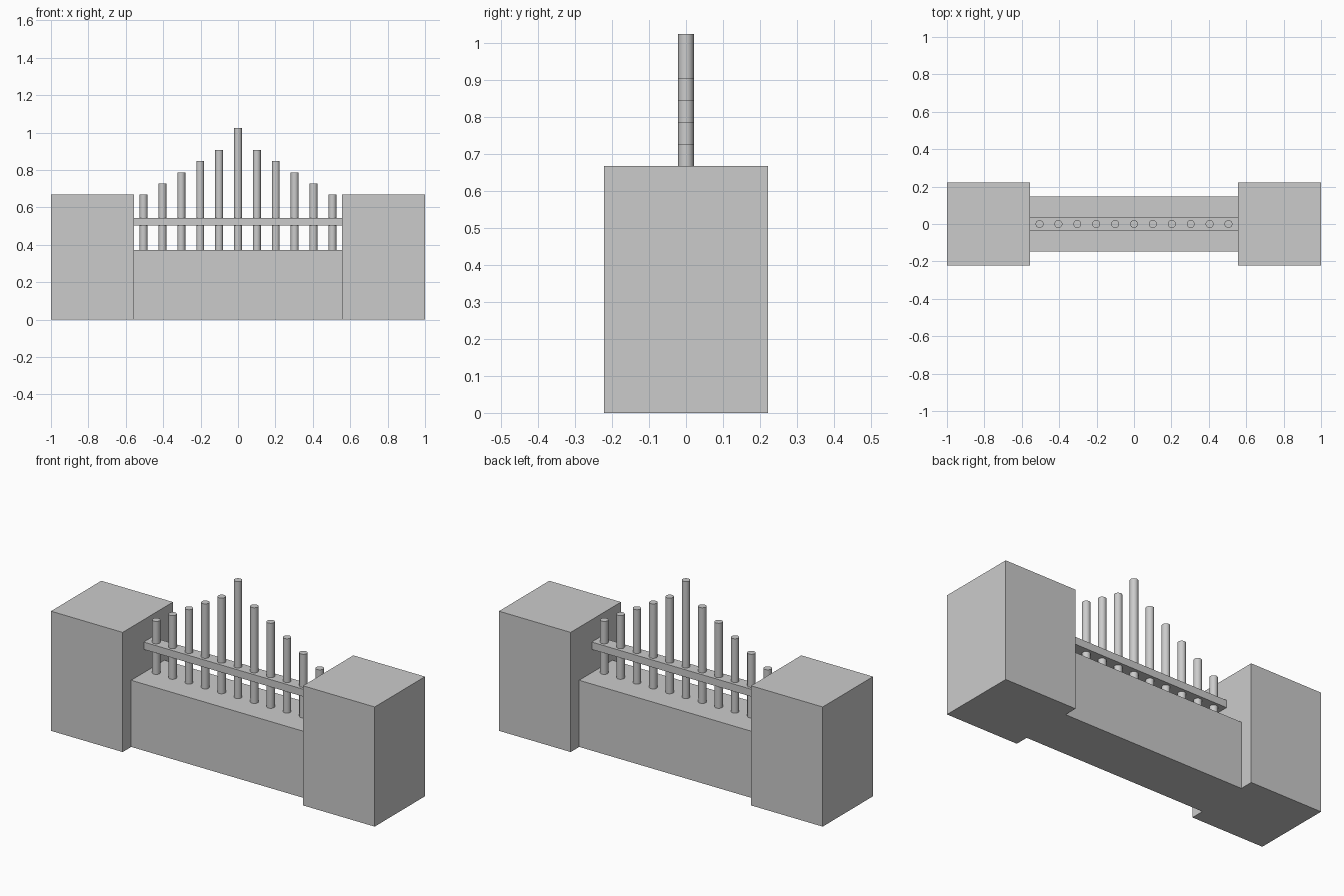
import bpy

cube = bpy.data.objects.get("Cube")
if cube:
    bpy.data.objects.remove(cube, do_unlink=True)

# Single plain grey
GREY = (0.6, 0.6, 0.6, 1.0)
stone = bpy.data.materials.new("plain grey")
stone.use_nodes = True
stone.diffuse_color = GREY
stone.node_tree.nodes["Principled BSDF"].inputs["Base Color"].default_value = GREY


def box(name, x0, x1, half_depth, z0, z1):
    bpy.ops.mesh.primitive_cube_add(size=1, location=((x0 + x1) / 2, 0, (z0 + z1) / 2))
    ob = bpy.context.object
    ob.name = name
    ob.scale = (x1 - x0, 2 * half_depth, z1 - z0)
    bpy.ops.object.transform_apply(location=False, rotation=False, scale=True)
    ob.data.materials.append(stone)


def bar(name, x, radius, z0, z1):
    bpy.ops.mesh.primitive_cylinder_add(vertices=32, radius=radius, depth=z1 - z0,
                                        location=(x, 0, (z0 + z1) / 2))
    ob = bpy.context.object
    ob.name = name
    ob.data.materials.append(stone)
    bpy.ops.object.shade_smooth_by_angle()


# Low wall between two square pillars
INNER, WALL_TOP, PILLAR_TOP = 0.557, 0.372, 0.668
box("low_wall", -INNER, INNER, 0.147, 0, WALL_TOP)
box("left_pillar", INNER, 1, 0.222, 0, PILLAR_TOP)
box("right_pillar", -1, -INNER, 0.222, 0, PILLAR_TOP)

# Horizontal rail threaded by the bars
box("rail", -INNER, INNER, 0.036, 0.502, 0.543)

# Upright bars rising to a tall centre bar
SPACING, RADIUS = 0.101, 0.021
bar("centre_bar", 0, RADIUS, WALL_TOP, 1.025)
for i in range(1, 6):
    top = 0.966 - 0.0596 * i
    bar(f"left_bar_{i}", i * SPACING, RADIUS, WALL_TOP, top)
    bar(f"right_bar_{i}", -i * SPACING, RADIUS, WALL_TOP, top)
